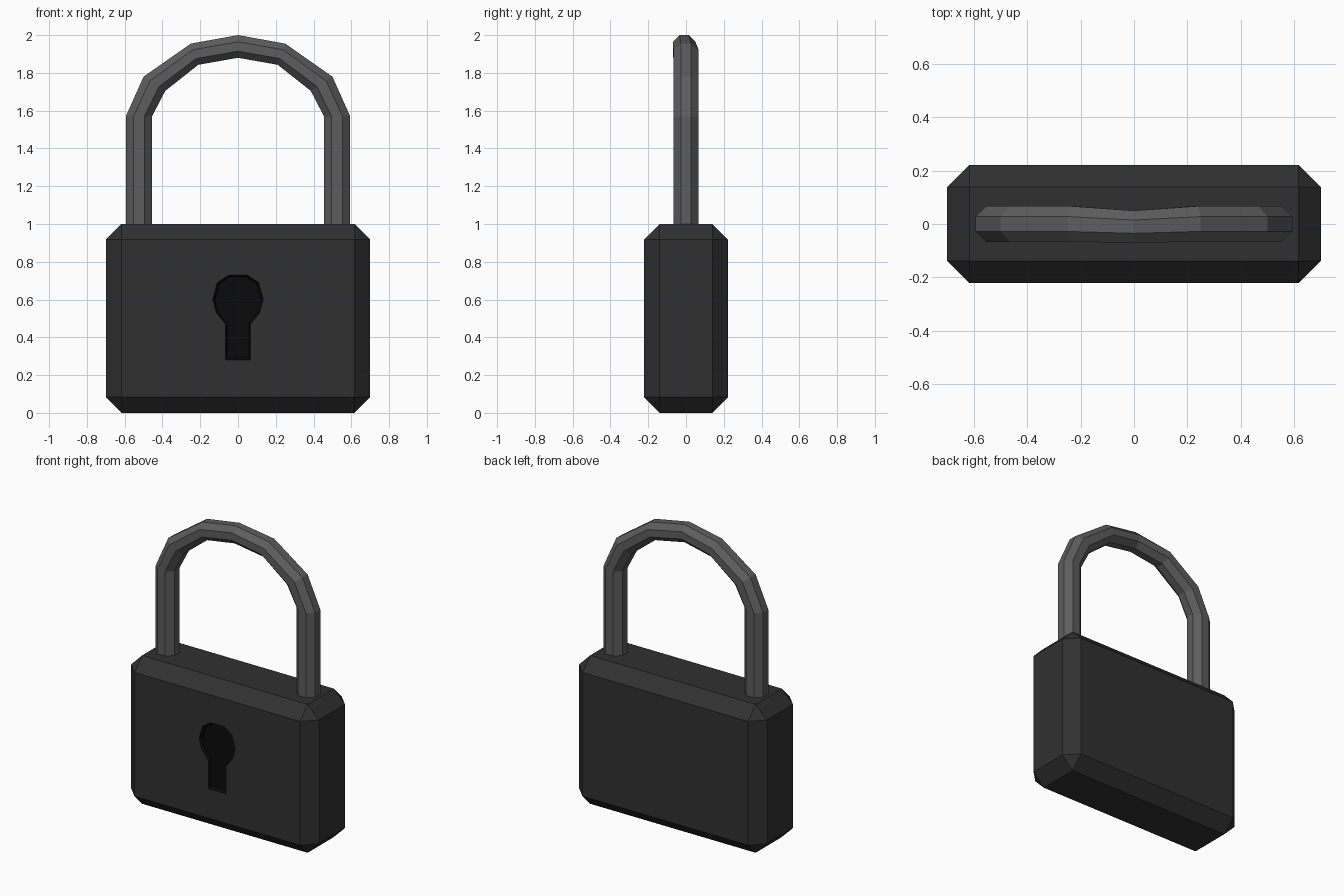
import bpy, bmesh, math
from mathutils import Vector

if "Cube" in bpy.data.objects:
    bpy.data.objects.remove(bpy.data.objects["Cube"])


def material(name, value):
    m = bpy.data.materials.new(name)
    m.diffuse_color = (value, value, value, 1)
    m.use_nodes = True
    m.node_tree.nodes["Principled BSDF"].inputs["Base Color"].default_value = m.diffuse_color
    return m


def loft(name, rings, mat):
    """Skin a list of equal-length vertex rings and cap both ends."""
    bm = bmesh.new()
    vs = [[bm.verts.new(p) for p in ring] for ring in rings]
    n = len(vs[0])
    for a, b in zip(vs, vs[1:]):
        for i in range(n):
            j = (i + 1) % n
            bm.faces.new((a[i], a[j], b[j], b[i]))
    bm.faces.new(vs[0])
    bm.faces.new(vs[-1])
    bmesh.ops.recalc_face_normals(bm, faces=bm.faces)
    me = bpy.data.meshes.new(name)
    bm.to_mesh(me)
    bm.free()
    me.materials.append(mat)
    ob = bpy.data.objects.new(name, me)
    bpy.context.collection.objects.link(ob)
    return ob


dark = material("dark_metal", 0.03)
steel = material("steel", 0.11)
black = material("black", 0.003)

# Body: chamfered block
bpy.ops.mesh.primitive_cube_add(size=1, location=(0, 0, 0.5))
body = bpy.context.object
body.name = "lock_body"
body.scale = (1.4, 0.444, 1.0)
bpy.ops.object.transform_apply(location=True, rotation=False, scale=True)
body.data.materials.append(dark)
bevel = body.modifiers.new("chamfer", 'BEVEL')
bevel.width = 0.083
bevel.segments = 1

# Keyhole: shallow recess with slightly tapered walls
half = [(0.05, 0.73), (0.11, 0.69), (0.135, 0.60), (0.115, 0.53),
        (0.066, 0.47), (0.066, 0.28)]
outline = half + [(-x, z) for x, z in reversed(half)]
front = [(x, z) for x, z in outline]
inner = [(x * 0.9, 0.52 + (z - 0.52) * 0.95) for x, z in outline]
cutter = loft("keyhole_cutter", [
    [(x, -0.30, z) for x, z in front],
    [(x, -0.223, z) for x, z in front],
    [(x, -0.20, z) for x, z in inner]], black)
cutter.hide_render = True
cutter.hide_viewport = False
cutter.display_type = 'WIRE'
cut = body.modifiers.new("keyhole", 'BOOLEAN')
cut.operation = 'DIFFERENCE'
cut.solver = 'EXACT'
cut.material_mode = 'TRANSFER'
cut.object = cutter

# Apply the modifiers, then drop the cutter
deps = bpy.context.evaluated_depsgraph_get()
body_mesh = bpy.data.meshes.new_from_object(body.evaluated_get(deps))
body.modifiers.clear()
body.data = body_mesh
bpy.data.objects.remove(cutter)

# Shackle: octagonal bar, outer and inner profile points (x, z) per ring
side = [((0.594, 0.95), (0.455, 0.95)), ((0.594, 1.57), (0.455, 1.57)),
        ((0.50, 1.78), (0.385, 1.705)), ((0.25, 1.955), (0.21, 1.843))]
top = [((0, 2.0), (0, 1.88))]
mirrored = [((-o[0], o[1]), (-i[0], i[1])) for o, i in reversed(side)]
rings = []
for o, i in side + top + mirrored:
    out, inn = Vector((o[0], 0, o[1])), Vector((i[0], 0, i[1]))
    apex = o[0] == 0
    centre = (out + inn) / 2 + Vector((0, -0.01 if apex else 0, 0))
    u = (out - inn) / 2
    v = Vector((0, 0.06 if apex else 0.067, 0))
    k = 1 / math.cos(math.pi / 8)
    angles = [math.pi / 8 + n * math.pi / 4 for n in range(8)]
    rings.append([centre + k * (u * math.cos(a) + v * math.sin(a))
                  for a in angles])
loft("shackle", rings, steel)
